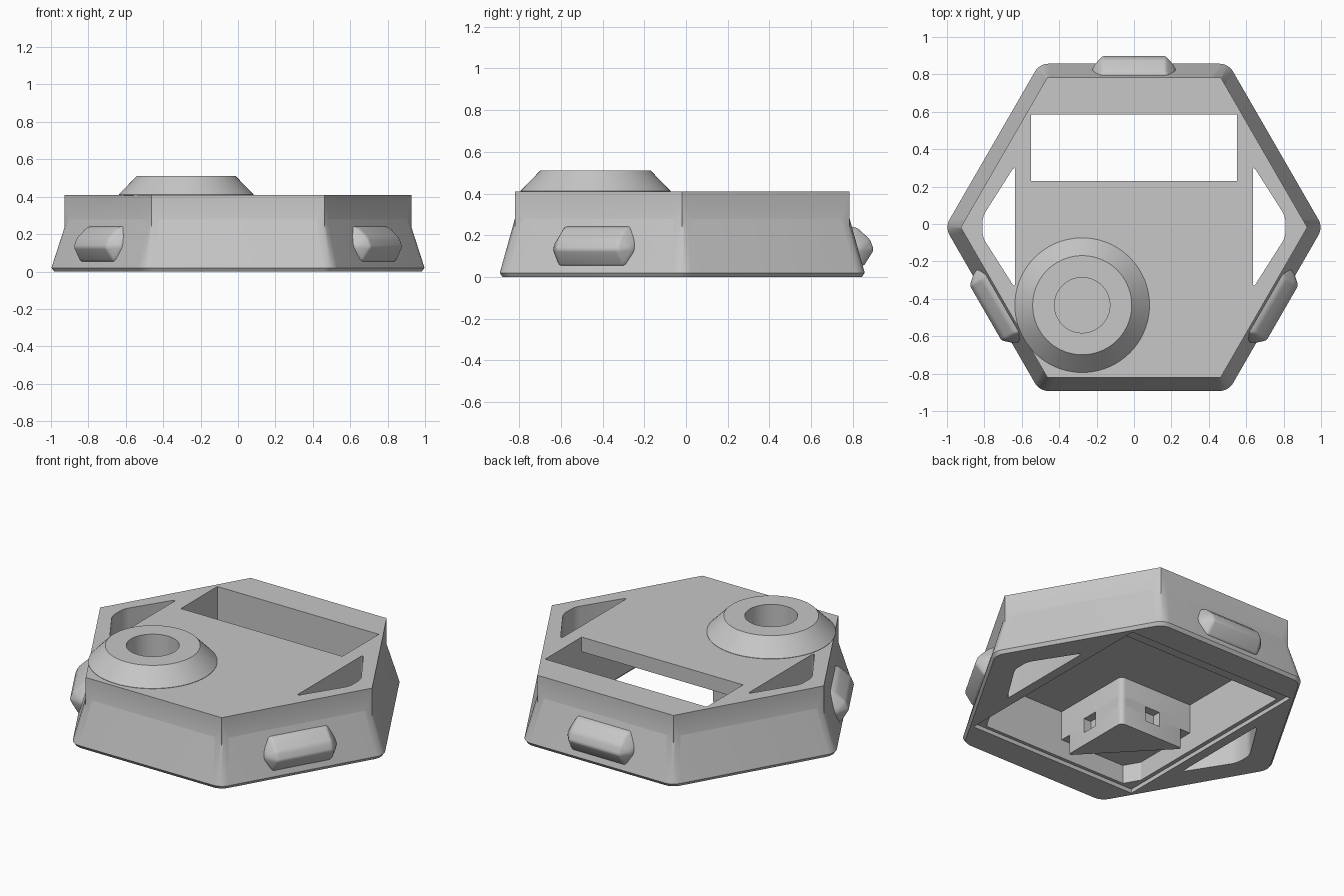
import bpy, bmesh
from math import sin, cos, pi, radians
from mathutils import Vector, Matrix

if "Cube" in bpy.data.objects:
    bpy.data.objects.remove(bpy.data.objects["Cube"], do_unlink=True)

grey = bpy.data.materials.new("matte grey")
grey.use_nodes = True
grey.diffuse_color = (0.57, 0.57, 0.57, 1)
grey.node_tree.nodes["Principled BSDF"].inputs["Base Color"].default_value = (0.57, 0.57, 0.57, 1)

CY = -0.018             # centre of the hexagon in y
KX, KY = -0.277, -0.434  # centre of the raised collar
TOP = 0.41


def make(name, bm):
    bmesh.ops.recalc_face_normals(bm, faces=bm.faces)
    mesh = bpy.data.meshes.new(name)
    bm.to_mesh(mesh)
    bm.free()
    mesh.materials.append(grey)
    obj = bpy.data.objects.new(name, mesh)
    bpy.context.collection.objects.link(obj)
    return obj


def loft(name, rings):
    """Solid through (outline, z) rings of equal point count."""
    bm = bmesh.new()
    rows = [[bm.verts.new((x, y, z)) for x, y in pts] for pts, z in rings]
    n = len(rows[0])
    for a, b in zip(rows, rows[1:]):
        for i in range(n):
            j = (i + 1) % n
            bm.faces.new((a[i], a[j], b[j], b[i]))
    bm.faces.new(rows[0][::-1])
    bm.faces.new(rows[-1])
    return make(name, bm)


def prism(name, pts, z0, z1):
    return loft(name, [(pts, z0), (pts, z1)])


def block(name, x0, x1, y0, y1, z0, z1):
    return prism(name, [(x0, y0), (x1, y0), (x1, y1), (x0, y1)], z0, z1)


def hexagon(apothem, radius=0.0, steps=8):
    """Hexagon outline; corners are rounded when a radius is given."""
    reach = (apothem - radius) / cos(pi / 6)
    pts = []
    for k in range(6):
        a = k * pi / 3
        arc = [a + (i / steps - 0.5) * pi / 3 for i in range(steps + 1)] if radius else [a]
        pts += [(reach * cos(a) + radius * cos(t), CY + reach * sin(a) + radius * sin(t)) for t in arc]
    return pts


def circle(r, n=72):
    return [(KX + r * cos(2 * pi * i / n), KY + r * sin(2 * pi * i / n)) for i in range(n)]


def combine(target, other, operation):
    mod = target.modifiers.new("join", 'BOOLEAN')
    mod.operation, mod.object, mod.solver = operation, other, 'EXACT'
    bpy.context.view_layer.objects.active = target
    bpy.ops.object.modifier_apply(modifier=mod.name)
    bpy.data.objects.remove(other, do_unlink=True)


def bevel(obj, width, vertical=False):
    bm = bmesh.new()
    bm.from_mesh(obj.data)
    edges = [e for e in bm.edges
             if not vertical or abs(e.verts[0].co.z - e.verts[1].co.z) > 0.05]
    bmesh.ops.bevel(bm, geom=edges, offset=width, segments=4, profile=0.5,
                    affect='EDGES', clamp_overlap=True)
    bmesh.ops.recalc_face_normals(bm, faces=bm.faces)
    bm.to_mesh(obj.data)
    bm.free()


# Housing: flared rounded skirt with a sharp hexagonal block rising out of it
body = loft("housing", [(hexagon(a, 0.085), z) for a, z in
                        [(0.862, 0), (0.875, 0.02), (0.803, 0.278), (0.797, 0.3)]])
combine(body, prism("upper_block", hexagon(0.8025), 0.1, TOP), 'UNION')

# Inner cavity, open below, with a shallow lip around its mouth
cavity = block("cavity", -0.55, 0.55, CY - 0.67, 0.585, -0.1, 0.32)
combine(cavity, prism("cavity_limit", hexagon(0.765), -0.2, 0.5), 'INTERSECT')
combine(body, cavity, 'DIFFERENCE')
combine(body, block("lip", -0.575, 0.575, CY - 0.69, CY + 0.69, -0.1, 0.025), 'DIFFERENCE')

# Display window
combine(body, block("window", -0.55, 0.55, 0.23, 0.585, -0.1, 0.6), 'DIFFERENCE')

# Side openings, pierced right through
for side in (1, -1):
    pts = [(0.635, -0.345), (0.81, -0.07), (0.81, 0.04), (0.635, 0.315)]
    opening = prism("side_opening", [(side * x, y) for x, y in pts], -0.1, 0.6)
    bevel(opening, 0.03, vertical=True)
    combine(body, opening, 'DIFFERENCE')

# Mount below the collar: a block filling the cavity corner, and a wedge under it
mount = block("mount", -0.6, -0.05, -0.72, -0.17, 0.14, 0.35)
bevel(mount, 0.03, vertical=True)
combine(mount, prism("mount_limit", hexagon(0.78), 0, 0.5), 'INTERSECT')
combine(body, mount, 'UNION')
wedge = prism("wedge", [(-0.05, -0.64), (-0.05, -0.17), (-0.5, -0.17)], 0.02, 0.2)
bevel(wedge, 0.03, vertical=True)
combine(body, wedge, 'UNION')

# Conical collar with a round blind bore
combine(body, loft("collar", [(circle(0.26), 0.36), (circle(0.36), TOP - 0.002),
                              (circle(0.36), TOP + 0.002), (circle(0.265), 0.51)]), 'UNION')
combine(body, prism("bore", circle(0.148), 0.2, 0.7), 'DIFFERENCE')

# Slots in the two free walls of the mount
combine(body, block("slot_x", -0.1, 0, KY - 0.06, KY + 0.04, 0.1, 0.19), 'DIFFERENCE')
combine(body, block("slot_y", KX - 0.05, KX + 0.05, -0.22, -0.12, 0.1, 0.19), 'DIFFERENCE')

# Three rounded grip lugs on alternate walls: (outward, height, half length)
section = [(0.78, 0.055, 0.2), (0.78, 0.25, 0.19), (0.84, 0.235, 0.17), (0.87, 0.052, 0.18),
           (0.9, 0.18, 0.17), (0.919, 0.13, 0.17), (0.85, 0.14, 0.23)]
parts = [body]
for name, angle in (("back_lug", 90), ("front_right_lug", 210), ("front_left_lug", 330)):
    bm = bmesh.new()
    verts = [bm.verts.new((out, s * half, z)) for out, z, half in section for s in (-1, 1)]
    bmesh.ops.convex_hull(bm, input=verts)
    bmesh.ops.dissolve_limit(bm, angle_limit=radians(1), verts=bm.verts, edges=bm.edges)
    bmesh.ops.transform(bm, verts=bm.verts,
                        matrix=Matrix.Translation(Vector((0, CY, 0))) @ Matrix.Rotation(radians(angle), 4, 'Z'))
    lug = make(name, bm)
    bevel(lug, 0.012)
    parts.append(lug)

# Smooth curves, crisp edges
for obj in parts:
    bpy.ops.object.select_all(action='DESELECT')
    obj.select_set(True)
    bpy.context.view_layer.objects.active = obj
    bpy.ops.object.shade_smooth_by_angle(angle=radians(28))
